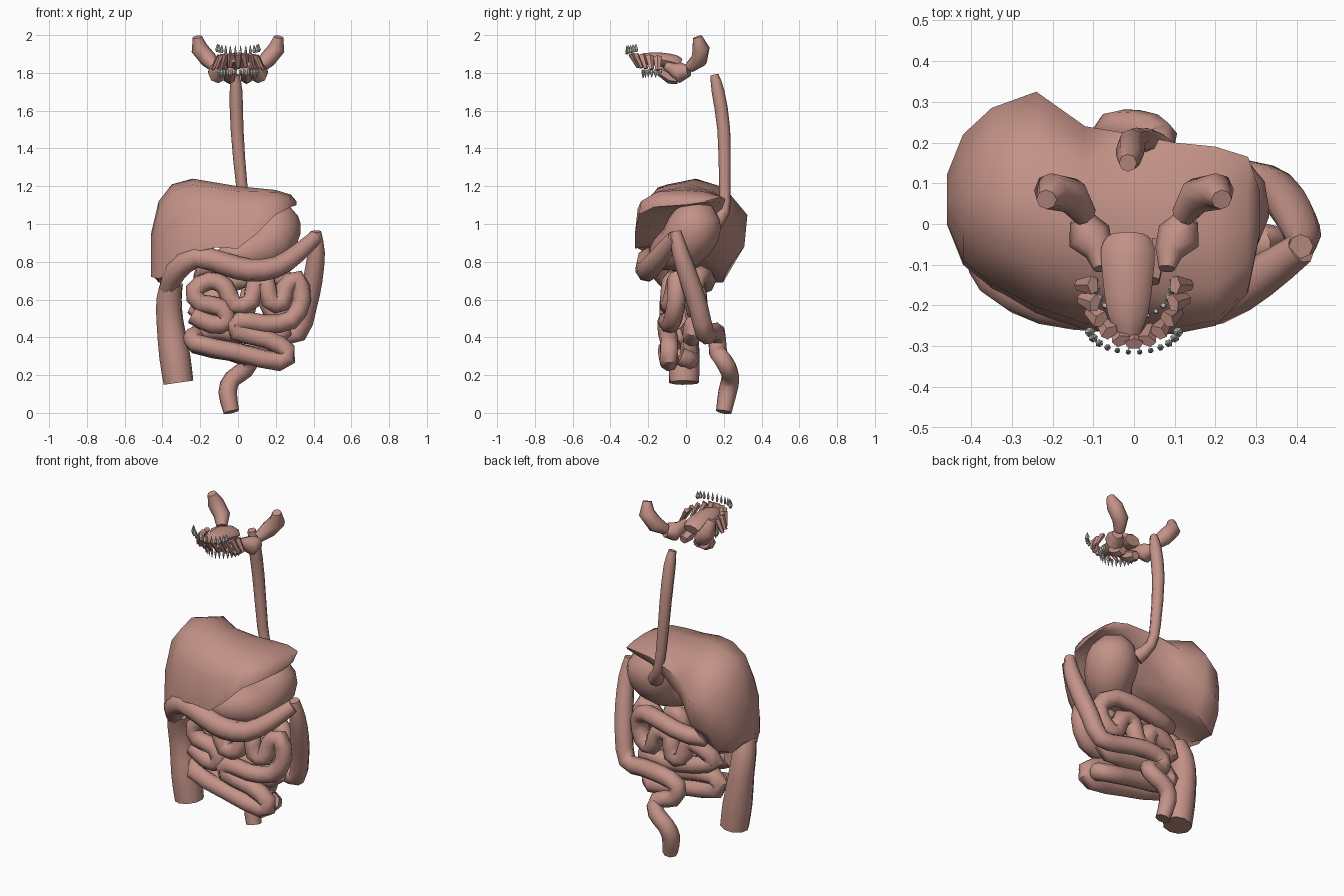
import bpy, bmesh, math
from mathutils import Vector, Matrix


def material(name, col):
    m = bpy.data.materials.new(name)
    m.diffuse_color = (*col, 1)
    return m


FLESH = material("flesh", (0.55, 0.29, 0.245))
ENAMEL = material("enamel", (0.6, 0.6, 0.55))


def finish(name, bm, mat=FLESH, angle=50):
    bmesh.ops.recalc_face_normals(bm, faces=bm.faces)
    me = bpy.data.meshes.new(name)
    bm.to_mesh(me)
    bm.free()
    ob = bpy.data.objects.new(name, me)
    bpy.context.collection.objects.link(ob)
    me.materials.append(mat)
    bpy.ops.object.select_all(action='DESELECT')
    ob.select_set(True)
    bpy.context.view_layer.objects.active = ob
    bpy.ops.object.shade_smooth_by_angle(angle=math.radians(angle))
    return ob


def loft(name, rings):
    bm = bmesh.new()
    vs = [[bm.verts.new(p) for p in r] for r in rings]
    n = len(vs[0])
    for a, b in zip(vs, vs[1:]):
        for i in range(n):
            j = (i + 1) % n
            bm.faces.new((a[i], a[j], b[j], b[i]))
    bm.faces.new(vs[0])
    bm.faces.new(vs[-1])
    return finish(name, bm)


def tube(name, path, radius=None, sides=8, steps=2, flat=1.0):
    """Tube through (x, y, z[, r]) points, smoothed between them."""
    p = [Vector((*q[:3], q[3] if radius is None else radius)) for q in path]
    p = [p[0] * 2 - p[1]] + p + [p[-1] * 2 - p[-2]]
    pts = []
    for i in range(1, len(p) - 2):
        a, b, c, d = p[i - 1:i + 3]
        for k in range(steps):
            t = k / steps
            pts.append(0.5 * (2 * b + (c - a) * t + (2 * a - 5 * b + 4 * c - d) * t * t
                              + (3 * b - a - 3 * c + d) * t ** 3))
    pts.append(p[-2])
    rings, nrm = [], None
    for i, q in enumerate(pts):
        tan = (pts[min(i + 1, len(pts) - 1)] - pts[max(i - 1, 0)]).to_3d().normalized()
        if nrm is None:
            nrm = tan.orthogonal() if abs(tan.z) > 0.9 else Vector((0, 0, 1))
        nrm = (nrm - tan * nrm.dot(tan)).normalized()
        side = tan.cross(nrm)
        rings.append([q.to_3d() + q.w * (math.sin(a) * side + math.cos(a) * nrm * flat)
                      for a in (2 * math.pi * k / sides for k in range(sides))])
    return loft(name, rings)


# Oesophagus
tube("oesophagus", [(-.015, .15, 1.79, .022), (-.01, .17, 1.7, .034), (-.005, .2, 1.5, .034),
                    (.02, .205, 1.2, .03), (.05, .2, 1.06, .03), (.1, .14, .99, .045)])

# Stomach
tube("stomach", [(.22, .09, 1.11, .05), (.205, .07, 1.06, .115), (.19, .04, .97, .145),
                 (.15, -.03, .88, .13), (.05, -.1, .85, .1), (-.04, -.12, .83, .07),
                 (-.1, -.08, .8, .05)], sides=12)

# Liver: cross-sections (x, front, back, top, front edge, back edge, underside)
sections = [(-.46, .0, .12, .95, .72, .74, .73), (-.42, -.1, .22, 1.12, .71, .69, .7),
            (-.35, -.16, .285, 1.21, .75, .69, .74), (-.24, -.22, .325, 1.24, .85, .76, .82),
            (-.12, -.26, .24, 1.22, .875, .88, .88), (0, -.27, .22, 1.2, .87, 1.0, .95),
            (.1, -.27, .2, 1.19, .95, 1.06, 1.02), (.2, -.25, .19, 1.18, 1.05, 1.09, 1.08),
            (.28, -.17, .165, 1.155, 1.09, 1.11, 1.1), (.31, -.02, .08, 1.12, 1.1, 1.11, 1.105)]
rings = []
for x, y0, y1, zt, zf, zb, zu in sections:
    w, h, f = y1 - y0, zt - zb, zt - zf
    rings.append([(x, y, z) for y, z in (
        (y0, zf), (y0 + .03 * w, zf + .55 * f), (y0 + .22 * w, zt - .08 * f),
        (y0 + .5 * w, zt), (y1 - .22 * w, zt - .1 * h), (y1, zt - .4 * h),
        (y1 - .03 * w, zb + .25 * h), (y1 - .2 * w, zb),
        (y0 + .5 * w, zu), (y0 + .2 * w, zf + .05 * f))])
loft("liver", rings)

# Large intestine
tube("ascending_colon", [(-.315, -.01, .16, .08), (-.335, -.01, .3, .083), (-.36, -.01, .48, .072),
                         (-.365, -.03, .6, .068), (-.35, -.06, .69, .06)], sides=10)
tube("transverse_colon", [(-.37, -.06, .66, .05), (-.33, -.13, .75, .06), (-.22, -.19, .825, .058),
                          (-.06, -.205, .785, .062), (.06, -.205, .755, .062), (.2, -.19, .77, .058),
                          (.31, -.13, .84, .052), (.41, -.06, .93, .04)])
tube("descending_colon", [(.41, -.055, .96, .03), (.415, -.03, .85, .045), (.395, .02, .7, .052),
                          (.365, .065, .56, .052), (.32, .1, .42, .05), (.2, .12, .42, .05),
                          (.06, .155, .43, .05), (-.06, .165, .4, .048), (-.04, .17, .32, .048),
                          (.06, .19, .29, .048), (.04, .225, .23, .048), (-.03, .235, .18, .048),
                          (-.055, .22, .11, .05), (-.035, .2, .005, .042)])

# Small intestine: rear coils, then front coils
tube("rear_small_intestine", [
    (-.1, -.07, .79), (-.18, .0, .75), (-.17, .08, .68), (0, .11, .7), (.2, .08, .73),
    (.28, .04, .66), (.25, .05, .55), (.18, .06, .53), (.14, .06, .63), (.06, .06, .63),
    (.04, .07, .52), (-.03, .07, .52), (-.06, .06, .62), (-.14, .06, .61), (-.22, .04, .54),
    (-.1, .05, .49), (.1, .05, .46), (.24, .04, .47), (.2, .03, .4), (0, .03, .42), (-.2, .02, .44),
    (-.22, .02, .36), (0, .02, .32), (.21, .02, .28), (.24, -.03, .3)], .05)
tube("front_small_intestine", [
    (-.23, .0, .41), (-.23, -.08, .37), (0, -.1, .32), (.22, -.09, .27), (.26, -.09, .33),
    (.15, -.09, .39), (-.01, -.1, .43), (.01, -.1, .49), (.14, -.09, .47), (.28, -.07, .49),
    (.34, -.05, .6), (.31, -.05, .71), (.25, -.06, .66), (.23, -.08, .58), (.17, -.09, .59),
    (.15, -.08, .69), (.09, -.07, .69), (.07, -.09, .59), (-.02, -.09, .57), (-.07, -.08, .67),
    (-.15, -.07, .7), (-.23, -.08, .65), (-.2, -.09, .58), (-.09, -.09, .56), (-.06, -.09, .48),
    (-.14, -.09, .47), (-.24, -.08, .52)], .05)

# Tongue
tube("tongue", [(-.015, -.03, 1.845, .05), (-.015, -.06, 1.855, .066), (-.015, -.13, 1.87, .062),
                (-.015, -.22, 1.875, .05), (-.015, -.28, 1.87, .025)], flat=.6)

# Salivary glands, one set each side
for s, tag in ((-1, "left"), (1, "right")):
    tube(tag + "_cheek_gland", [(s * .215, .06, 1.99, .025), (s * .205, .08, 1.93, .045),
                                (s * .155, .07, 1.87, .045), (s * .12, .02, 1.83, .03)], sides=8, steps=1)
    tube(tag + "_jaw_gland", [(s * .13, .015, 1.81, .03), (s * .11, -.03, 1.8, .055),
                              (s * .085, -.07, 1.82, .035), (s * .08, -.11, 1.84, .02)], sides=8, steps=1)
    tube(tag + "_under_tongue_gland", [(s * .045, -.04, 1.765, .025), (s * .045, -.08, 1.775, .035),
                                       (s * .04, -.14, 1.81, .025)], sides=6, steps=1)


# Gums: leaning wedges around the arch
bm = bmesh.new()
for i in range(11):
    a = math.radians(-90 + 18 * i)
    c = math.cos(a)
    mid = Vector((.12 * math.sin(a), -.15 - .125 * c, 1.85 + .015 * c))
    m = (Matrix.Translation(mid) @ Matrix.Rotation(-a, 4, 'Z') @ Matrix.Rotation(.5, 4, 'X')
         @ Matrix.Diagonal((.022, .014, .045, 1)))
    bmesh.ops.create_cone(bm, cap_ends=True, segments=5, radius1=.6, radius2=1.1, depth=1.8, matrix=m)
finish("gums", bm, angle=30)


# Teeth: pointed bodies with a waist, larger towards the ends of each arch
def teeth(name, count, spread, rx, ry, cy, z, rise, up):
    bm = bmesh.new()
    for i in range(count):
        a = math.radians(-spread + 2 * spread * i / (count - 1))
        k = abs(math.sin(a))
        size = .007 + .006 * k ** 3
        base = Vector((rx * math.sin(a), cy - ry * math.cos(a), z + rise * k * k))
        m = Matrix.Translation(base) @ Matrix.Rotation(a, 4, 'Z')
        for r1, r2, lo, hi in ((.6, 1, -.014, 0), (1, .15, 0, .036 - .008 * k)):
            mm = m @ Matrix.Translation((0, 0, up * (lo + hi) / 2)) @ Matrix.Diagonal((1, 1, up, 1))
            bmesh.ops.create_cone(bm, cap_ends=True, segments=6, radius1=size * r1,
                                  radius2=size * r2, depth=hi - lo, matrix=mm)
    finish(name, bm, ENAMEL, 30)


teeth("upper_teeth", 12, 80, .11, .06, -.255, 1.91, .015, 1)
teeth("lower_teeth", 14, 85, .1, .1, -.13, 1.805, .0, -1)
